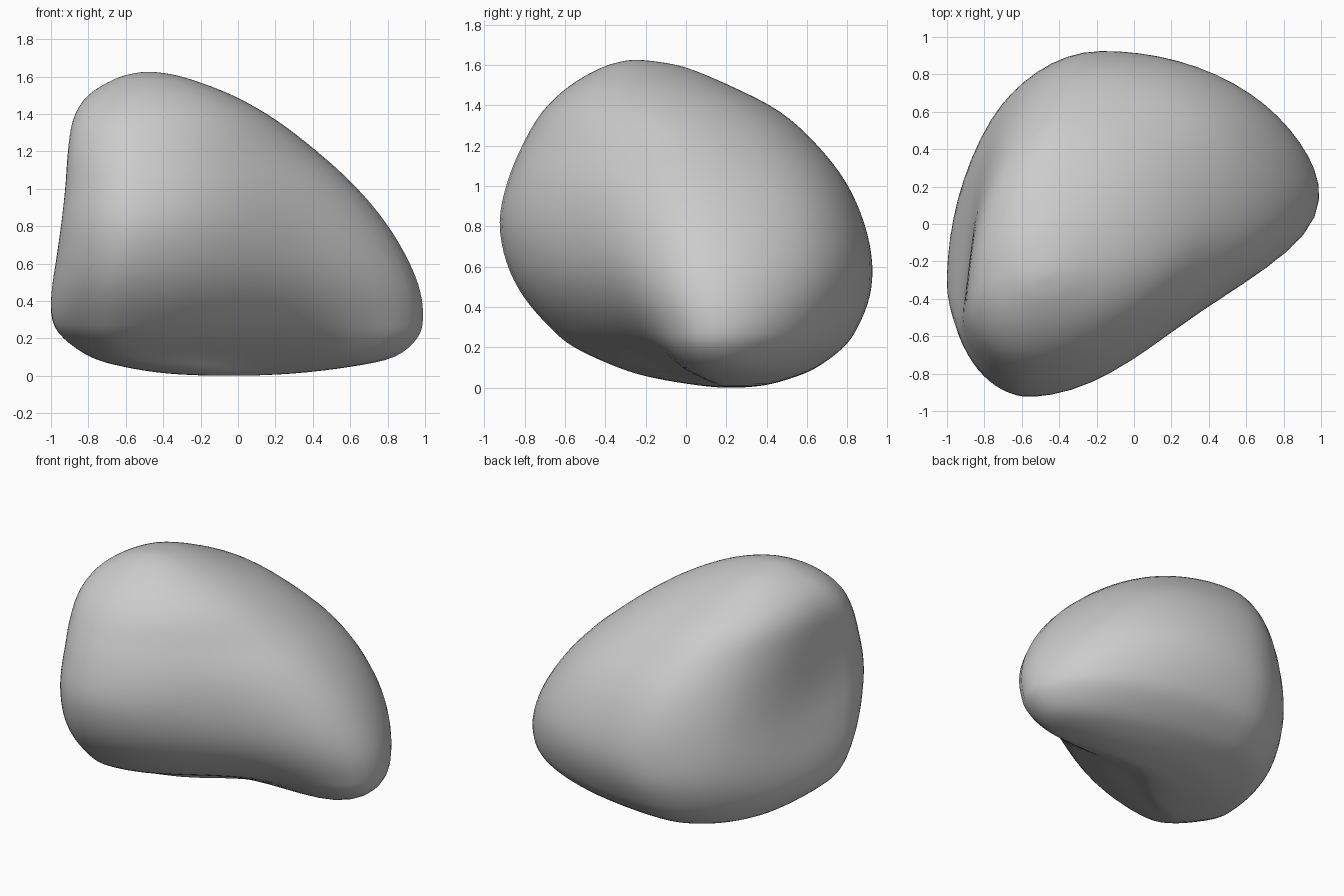
import bpy, bmesh
from mathutils import Vector

SEGMENTS = 64      # points around each ring
STEPS = 4          # rings between neighbouring stations


def ramp(keys, z):
    """Linear lookup in a short list of (height, value) keys."""
    for (z0, v0), (z1, v1) in zip(keys, keys[1:]):
        if z <= z1:
            return v0 + (v1 - v0) * max(0, z - z0) / (z1 - z0)
    return keys[-1][1]


def hermite(b, c, mb, mc, t):
    """Smooth curve from b to c with end tangents mb and mc."""
    s = t * t * (3 - 2 * t)
    return b + (c - b) * s + mb * (t * (1 - t) ** 2) - mc * (t * t * (1 - t))


def spline(a, b, c, d, t):
    """Evenly spaced smooth curve from b to c."""
    return hermite(b, c, (c - a) / 2, (d - b) / 2, t)


# Bounds of the body at each height: z, left x, right x, front y, back y
stations = [
    (.012, -.38, .3, .06, .39),
    (.05, -.62, .62, -.17, .53),
    (.1, -.79, .85, -.34, .65),
    (.2, -.935, .97, -.56, .785),
    (.3, -.997, 1, -.68, .855),
    (.45, -1, .985, -.81, .915),
    (.62, -.975, .918, -.895, .928),
    (.82, -.947, .797, -.93, .887),
    (1.02, -.925, .627, -.89, .797),
    (1.2, -.912, .427, -.815, .657),
    (1.37, -.885, .205, -.715, .47),
    (1.5, -.805, -.025, -.575, .215),
    (1.585, -.665, -.25, -.425, .01),
    (1.615, -.57, -.37, -.33, -.13),
]
bottom_pole = Vector((-.05, .22, 0))
top_pole = Vector((-.48, -.25, 1.626))

# Where along each side the outermost point lies, by height
left_y = [(0, .2), (.1, .03), (.2, -.2), (.35, -.3), (.8, -.45), (1.3, -.46), (1.6, -.25)]
right_y = [(0, .25), (.1, .16), (.2, .14), (.35, .14), (.5, .11), (.8, .07), (1.2, 0), (1.6, -.23)]
front_x = [(0, -.2), (.1, -.58), (.2, -.62), (.8, -.56), (1.6, -.5)]
back_x = [(0, -.1), (.1, -.28), (.6, -.18), (1, -.27), (1.6, -.47)]
# Slant of the hollow left side
left_lean = [(.35, 0), (.8, .24), (1.1, .2), (1.4, 0)]

# Fullness of each rounded corner, by height
front_right = [(.012, .1), (.05, -.25), (.1, -.22), (.2, 0), (.3, .13), (.5, .22), (.8, .27),
               (1.2, .4), (1.5, .52)]
back_right = [(0, .55), (.4, .56), (1, .63), (1.6, .55)]
back_left = [(0, .5), (.3, .52), (.6, .6), (.85, .6), (1.3, .54)]
front_left = [(0, .55), (.1, .5), (.2, .36), (.35, .38), (.55, .5), (.8, .55)]


def make_ring(z, x0, x1, y0, y1):
    """Rounded cross-section that fits its bounds exactly."""
    sides = [Vector((ramp(front_x, z), y0)), Vector((x1, ramp(right_y, z))),
             Vector((ramp(back_x, z), y1)), Vector((x0, ramp(left_y, z)))]
    headings = [Vector((1, 0)), Vector((0, 1)), Vector((-1, 0)),
                Vector((-ramp(left_lean, z), -1)).normalized()]
    points, tangents = [], []
    for i, corner in enumerate((front_right, back_right, back_left, front_left)):
        a, b = sides[i], sides[(i + 1) % 4]
        # The outer corner of the box around a and b
        outer = Vector((b.x, a.y)) if i % 2 == 0 else Vector((a.x, b.y))
        middle = (a + b) / 2
        points += [a, middle + (outer - middle) * 0.75 * ramp(corner, z)]
        tangents += [headings[i], (b - a).normalized()]
    count = len(points)
    per = SEGMENTS // count
    ring = []
    for i in range(count):
        n = (i + 1) % count
        b, c = points[i], points[n]
        span = (c - b).length
        ring += [hermite(b, c, tangents[i] * span, tangents[n] * span, s / per)
                 for s in range(per)]
    xs, ys = [p.x for p in ring], [p.y for p in ring]

    def fit(v, values, low, high):
        return low + (v - min(values)) * (high - low) / (max(values) - min(values))
    return [Vector((fit(p.x, xs, x0, x1), fit(p.y, ys, y0, y1), z)) for p in ring]


# Stations with a pole at each end, and mirrored rings beyond for rounded caps
half = SEGMENTS // 2
rings = [make_ring(*s) for s in stations]
rings = [[bottom_pole] * SEGMENTS] + rings + [[top_pole] * SEGMENTS]
before = rings[1][half:] + rings[1][:half]
after = rings[-2][half:] + rings[-2][:half]
rings = [before] + rings + [after]

# Loft the body
bm = bmesh.new()
loft = []
for i in range(1, len(rings) - 2):
    last = i == len(rings) - 3
    for s in range(STEPS + last):
        loft.append([bm.verts.new(spline(*(rings[i + k][j] for k in (-1, 0, 1, 2)), s / STEPS))
                     for j in range(SEGMENTS)])
for low, high in zip(loft, loft[1:]):
    for j in range(SEGMENTS):
        n = (j + 1) % SEGMENTS
        bm.faces.new((low[j], low[n], high[n], high[j]))
bmesh.ops.remove_doubles(bm, verts=bm.verts, dist=0.0005)
for _ in range(3):
    bmesh.ops.smooth_vert(bm, verts=bm.verts, factor=0.5,
                          use_axis_x=True, use_axis_y=True, use_axis_z=True)
bmesh.ops.recalc_face_normals(bm, faces=bm.faces)

cube = bpy.data.objects.get("Cube")
if cube:
    bpy.data.objects.remove(cube, do_unlink=True)

mesh = bpy.data.meshes.new("stone_body")
bm.to_mesh(mesh)
bm.free()
body = bpy.data.objects.new("stone_body", mesh)
bpy.context.collection.objects.link(body)
for face in mesh.polygons:
    face.use_smooth = True

# Plain grey
grey = bpy.data.materials.new("plain_grey")
grey.use_nodes = True
colour = (0.6, 0.6, 0.6, 1)
grey.diffuse_color = colour
grey.node_tree.nodes["Principled BSDF"].inputs["Base Color"].default_value = colour
mesh.materials.append(grey)
